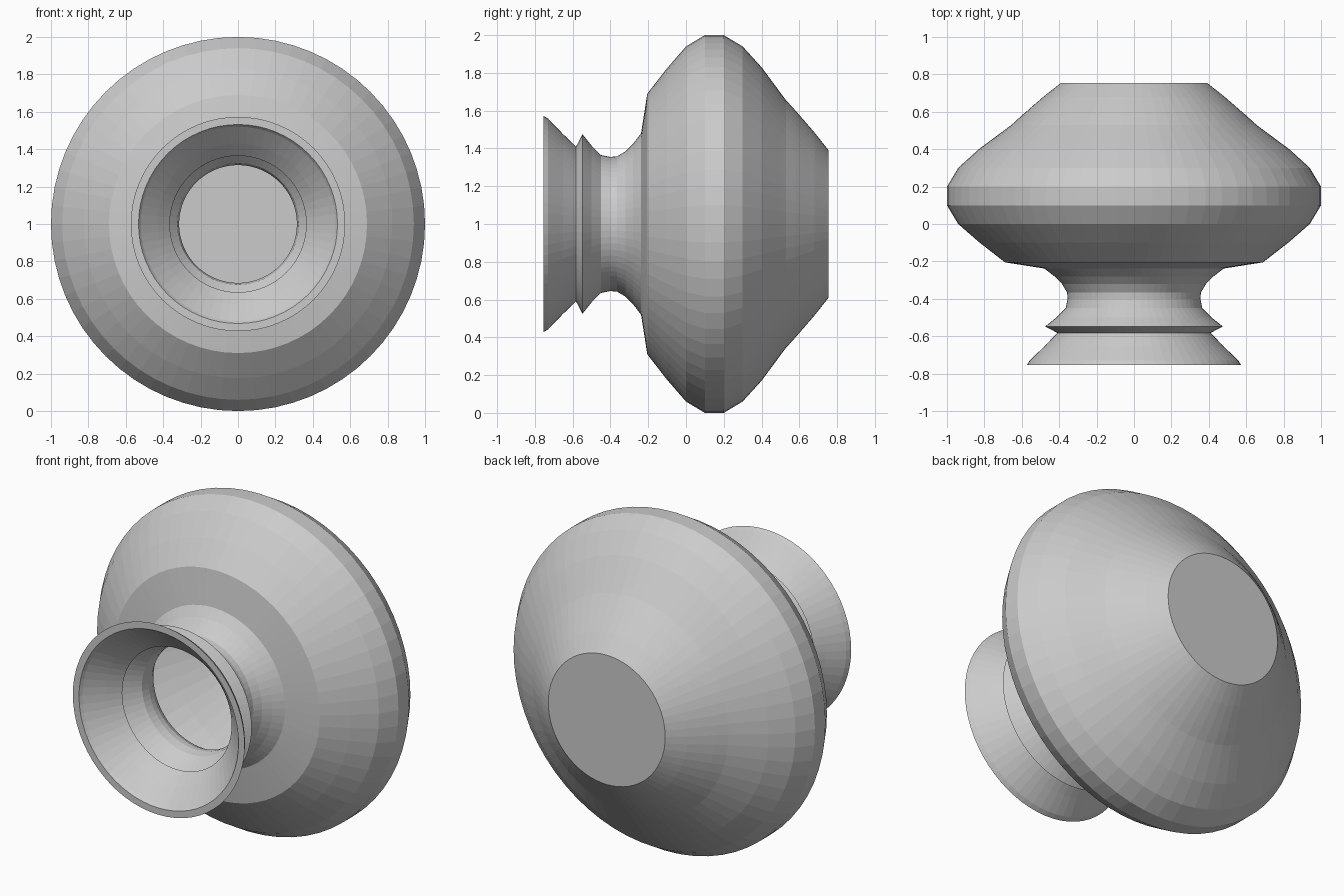
import bpy, bmesh, math

SEGMENTS = 64

# Vase profile as (y, radius): outside from the base to the lip
outer = [(0.755, 0.39), (0.68, 0.485), (0.58, 0.60), (0.53, 0.655), (0.50, 0.695),
         (0.40, 0.83), (0.30, 0.94), (0.20, 1.0), (0.10, 1.0), (0.0, 0.94),
         (-0.10, 0.825), (-0.205, 0.69), (-0.238, 0.48), (-0.28, 0.425), (-0.32, 0.385),
         (-0.365, 0.358), (-0.40, 0.355), (-0.45, 0.365), (-0.50, 0.415), (-0.548, 0.475),
         (-0.582, 0.41), (-0.65, 0.475), (-0.73, 0.558), (-0.755, 0.573)]
# Inside wall from the lip back to the floor
inner = [(-0.755, 0.532), (-0.738, 0.52), (-0.65, 0.43), (-0.582, 0.365), (-0.548, 0.415),
         (-0.50, 0.37), (-0.45, 0.325), (-0.40, 0.315), (-0.365, 0.318), (-0.32, 0.34),
         (-0.27, 0.385), (-0.205, 0.455), (-0.17, 0.67), (-0.08, 0.785), (0.02, 0.90),
         (0.10, 0.955), (0.20, 0.955), (0.28, 0.90), (0.38, 0.79), (0.49, 0.645),
         (0.57, 0.55), (0.66, 0.44), (0.715, 0.37)]

# Turn the profile around the y axis and close both ends
bm = bmesh.new()
rings = []
for y, r in outer + inner:
    rings.append([bm.verts.new((r * math.cos(2 * math.pi * i / SEGMENTS), y,
                                1 + r * math.sin(2 * math.pi * i / SEGMENTS)))
                  for i in range(SEGMENTS)])
for a, b in zip(rings, rings[1:]):
    for i in range(SEGMENTS):
        j = (i + 1) % SEGMENTS
        bm.faces.new((a[i], a[j], b[j], b[i]))
bm.faces.new(rings[0])
bm.faces.new(rings[-1])
bmesh.ops.recalc_face_normals(bm, faces=bm.faces[:])

mesh = bpy.data.meshes.new("vase")
bm.to_mesh(mesh)
bm.free()
vase = bpy.data.objects.new("vase", mesh)
bpy.context.collection.objects.link(vase)
